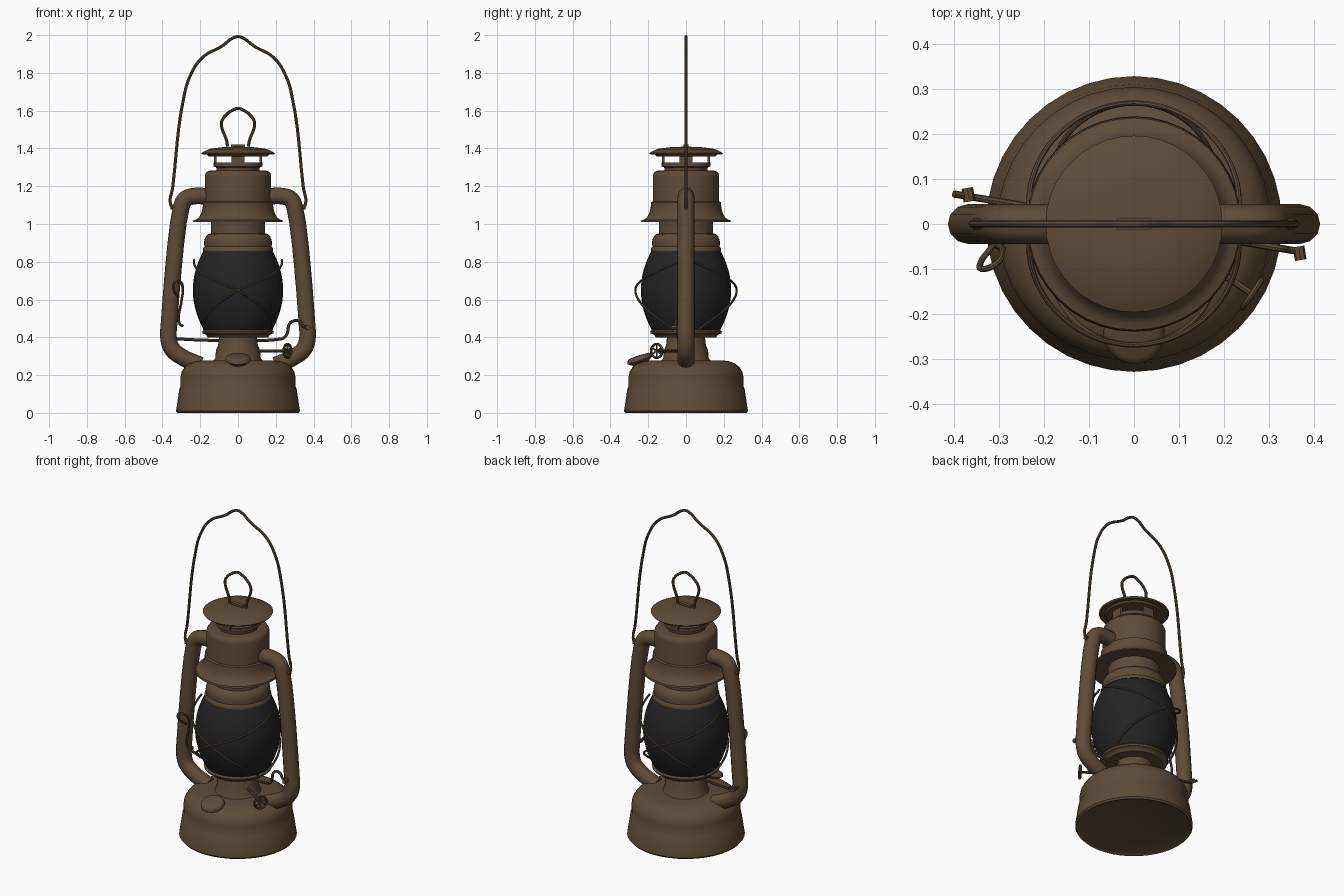
import bpy, bmesh, math
from math import sin, cos, pi, radians
from mathutils import Vector

cube = bpy.data.objects.get("Cube")
if cube:
    bpy.data.objects.remove(cube, do_unlink=True)


def material(name, red, green, blue):
    mat = bpy.data.materials.new(name)
    mat.use_nodes = True
    colour = (red, green, blue, 1)
    mat.diffuse_color = colour
    shader = mat.node_tree.nodes["Principled BSDF"]
    shader.inputs["Base Color"].default_value = colour
    return mat


BROWN = material("aged brown metal", .11, .073, .04)
GLASS = material("smoked dark glass", .017, .017, .018)


def finish(name, mesh, mat):
    """Link a mesh as a named, smooth-shaded part."""
    part = bpy.data.objects.new(name, mesh)
    bpy.context.collection.objects.link(part)
    mesh.materials.clear()
    mesh.materials.append(mat)
    bpy.ops.object.select_all(action='DESELECT')
    part.select_set(True)
    bpy.context.view_layer.objects.active = part
    bpy.ops.object.shade_smooth_by_angle(angle=radians(40))
    return part


def quarter(start, end, steps=5):
    """Quarter ellipse that leaves start upright and reaches end level."""
    turns = [pi / 2 * i / steps for i in range(steps + 1)]
    return [(end[0] + (start[0] - end[0]) * cos(turn),
             start[1] + (end[1] - start[1]) * sin(turn)) for turn in turns]


def lathe(name, profile, mat=BROWN):
    """Revolve (radius, height) points around the upright axis."""
    bm = bmesh.new()
    verts = [bm.verts.new((radius, 0, height)) for radius, height in profile]
    edges = [bm.edges.new(pair) for pair in zip(verts, verts[1:])]
    bmesh.ops.spin(bm, geom=verts + edges, cent=(0, 0, 0), axis=(0, 0, 1),
                   angle=math.tau, steps=40)
    bmesh.ops.remove_doubles(bm, verts=bm.verts, dist=.0005)
    bmesh.ops.recalc_face_normals(bm, faces=bm.faces)
    mesh = bpy.data.meshes.new(name)
    bm.to_mesh(mesh)
    bm.free()
    return finish(name, mesh, mat)


def tube(name, points, radius, closed=False, sides=2):
    """Round wire or pipe that runs smoothly through the points."""
    curve = bpy.data.curves.new(name, 'CURVE')
    curve.dimensions = '3D'
    curve.bevel_depth = radius
    curve.bevel_resolution = sides
    curve.use_fill_caps = True
    spline = curve.splines.new('BEZIER')
    spline.resolution_u = 6
    spline.use_cyclic_u = closed
    spline.bezier_points.add(len(points) - 1)
    for knot, point in zip(spline.bezier_points, points):
        knot.co = point
        knot.handle_left_type = knot.handle_right_type = 'AUTO'
    helper = bpy.data.objects.new(name + " path", curve)
    bpy.context.collection.objects.link(helper)
    graph = bpy.context.evaluated_depsgraph_get()
    mesh = bpy.data.meshes.new_from_object(helper.evaluated_get(graph))
    bpy.data.objects.remove(helper, do_unlink=True)
    return finish(name, mesh, BROWN)


def arch(half, top):
    """Mirror a half outline (x, z) into a full arch in the plane y = 0."""
    left = [(-x, 0, z) for x, z in half]
    right = [(x, 0, z) for x, z in reversed(half)]
    return left + [(0, 0, top)] + right


def box(name, center, size, turn=0):
    bpy.ops.mesh.primitive_cube_add(size=1, location=center, rotation=(0, 0, turn))
    block = bpy.context.object
    block.name = name
    block.scale = size
    block.data.materials.append(BROWN)


# Fuel tank with a flared foot and rounded shoulder, then the burner
lathe("fuel_tank", [(0, .01), (.3, .01), (.32, 0), (.328, .01), (.31, .13), (.304, .14)]
      + quarter((.304, .19), (.2, .277)) + [(0, .28)])
lathe("burner_neck", [(.135, .27), (.12, .29), (.117, .33), (.105, .36), (.1, .41)])
lathe("globe_seat", [(0, .4), (.16, .4), (.17, .415), (.187, .42), (.19, .43), (.18, .44),
                     (0, .44)])

# Bulged glass globe and its upper collar
GLOBE_MIDDLE, GLOBE_HALF = .65, .213
globe = []
for step in range(-8, 9):
    rise = GLOBE_HALF * step / 8
    globe.append((.239 - 1.3 * rise ** 2, GLOBE_MIDDLE + rise))
lathe("glass_globe", globe, GLASS)
lathe("globe_collar", [(0, .857), (.186, .857), (.186, .87), (.178, .88)]
      + quarter((.18, .9), (.144, .95), 4) + [(.144, 1.03)])

# Hood with a rounded top and flared skirt, from the top down
lathe("hood", [(0, 1.284)] + quarter((.176, 1.25), (.15, 1.282))[::-1]
      + [(.176, 1.12), (.185, 1.115)] + quarter((.185, 1.11), (.235, 1.02))
      + [(.238, 1.01), (.14, 1.02)])

# Open chimney: saucer, four posts and the cap
lathe("chimney", [(.112, 1.28), (.116, 1.3), (.129, 1.305), (.129, 1.325), (.12, 1.325),
                  (.11, 1.31), (0, 1.31)])
for quadrant in range(4):
    turn = quadrant * pi / 2
    box("chimney_post", (.12 * cos(turn), .12 * sin(turn), 1.343), (.012, .07, .06), turn)
lathe("chimney_cap", [(0, 1.357), (.155, 1.357), (.165, 1.367), (.19, 1.367), (.196, 1.375),
                      (.155, 1.397), (.08, 1.407), (0, 1.41)])
box("ring_mount", (0, 0, 1.412), (.075, .025, .016))
tube("lift_ring", arch([(.055, 1.41), (.06, 1.44), (.088, 1.53), (.08, 1.557), (.02, 1.607)],
                       1.612), .008)

# Side air pipes with bail pivots
pipe = [(.15, 1.145), (.235, 1.147), (.28, 1.13), (.302, 1.08), (.366, .46), (.368, .4),
        (.35, .34), (.3, .298), (.2, .253)]
for name, side in (("left", 1), ("right", -1)):
    tube(name + "_air_pipe", [(side * x, 0, z) for x, z in pipe], .044, sides=4)
    tube(name + "_bail_pivot", [(side * .3, 0, 1.09), (side * .357, 0, 1.09)], .012)

# Carrying bail with a raised grip notch
tube("carrying_bail", arch([(.34, 1.08), (.356, 1.1), (.345, 1.2), (.285, 1.68), (.255, 1.78),
                            (.19, 1.88), (.08, 1.945), (.035, 1.98)], 1.992), .008)

# Crossed guard wires, front and back
for name, face in (("front", -1), ("back", 1)):
    for lean in (-1, 1):
        wire = []
        for step in range(-8, 9):
            along = step / 8
            sweep, drop, tuck = (85, .16, .035) if along < 0 else (70, .21, .078)
            turn = lean * radians(sweep * along)
            radius = .268 - tuck * along ** 2
            wire.append((radius * sin(turn), face * radius * cos(turn),
                         GLOBE_MIDDLE - drop * along))
        tube(name + "_guard_wire", wire, .006)

# Filler cap tilted on the tank's front shoulder
filler = lathe("filler_cap", [(0, -.065), (.045, -.065), (.045, -.025)]
               + quarter((.068, -.01), (.05, .015), 3) + [(0, .018)])
filler.location = (0, -.247, .287)
filler.rotation_euler.x = radians(18)

# Wick knob: stem, rim and spokes
outward = Vector((.83, -.56, 0))
across = Vector((.56, .83, 0))
upward = Vector((0, 0, 1))
hub = Vector((.262, -.155, .328))
tube("wick_stem", [hub - outward * .24, hub + outward * .01], .008)
rim = []
for step in range(12):
    turn = step * pi / 6
    rim.append(hub + .036 * (across * cos(turn) + upward * sin(turn)))
tube("wick_knob_rim", rim, .007, closed=True)
for step in (1, 3, 5):
    tube("wick_knob_spoke", [rim[step], rim[step + 6]], .005)

# Globe lifting lever with its end knobs, and the wire catch
lever = [(-.4, .42), (-.36, .4), (-.32, .392), (.23, .392), (.255, .41), (.275, .475),
         (.295, .487), (.325, .485), (.345, .46), (.372, .452)]
tube("lift_lever", [(x, -x / 6, z) for x, z in lever], .008)
for name, side, height in (("left", 1, .453), ("right", -1, .405)):
    tube(name + "_lever_knob", [(side * .365, -side * .05, height),
                                (side * .37, -side * .08, height)], .013)
tube("lever_catch", [(-.29, -.04, .46), (-.308, -.045, .47), (-.298, -.05, .6),
                     (-.292, -.06, .65), (-.308, -.09, .695), (-.335, -.1, .69),
                     (-.34, -.085, .65), (-.315, -.05, .615)], .007)
